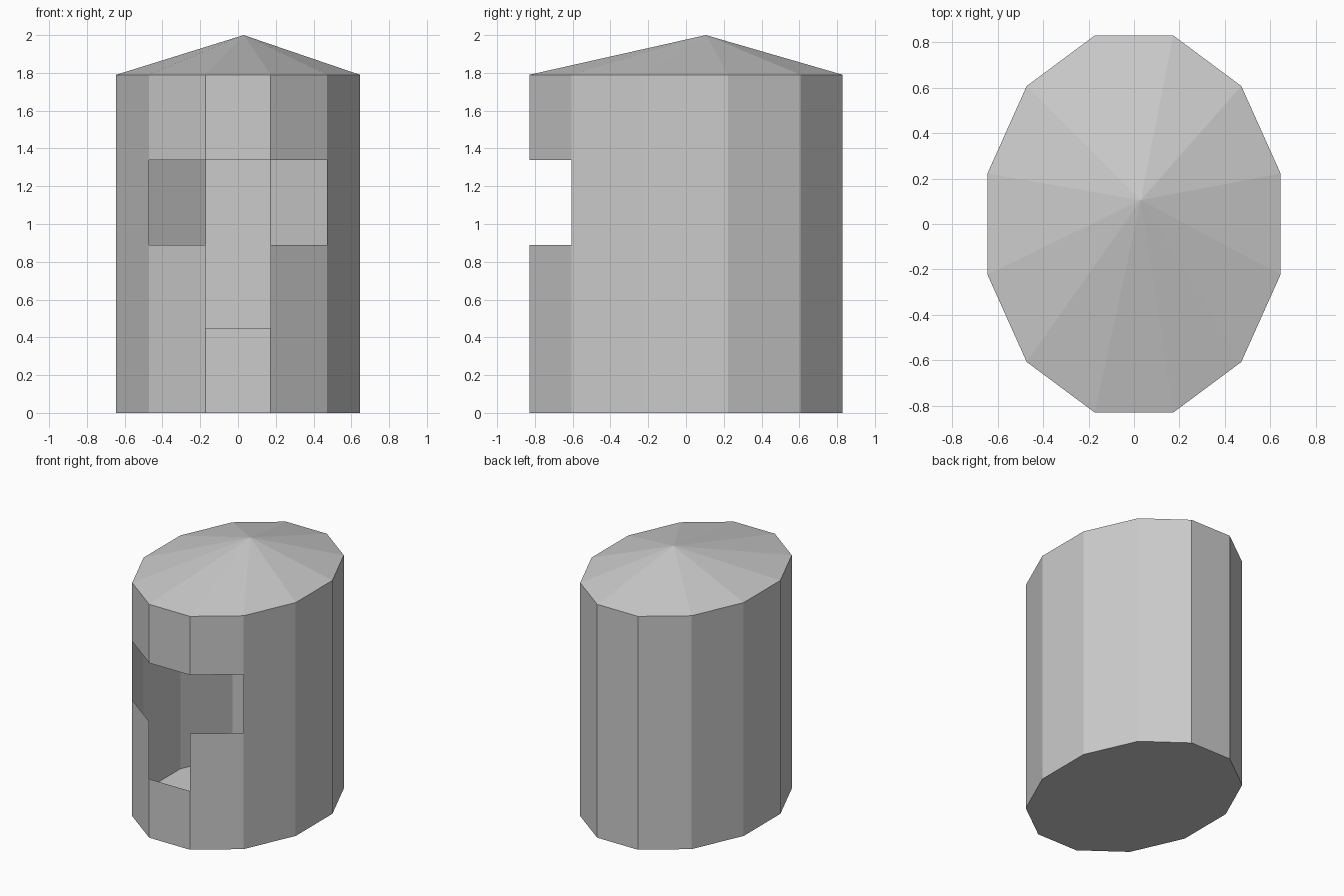
import bpy
import bmesh
from math import cos, sin, radians

cube = bpy.data.objects.get("Cube")
if cube:
    bpy.data.objects.remove(cube)

RX, RY, TOP = 0.668, 0.859, 1.79
SILL, MID, LINTEL = 0.45, 0.89, 1.34
APEX = (0.03, 0.105, 2.0)
SIDES = 12

grey = bpy.data.materials.new("plain grey")
grey.use_nodes = True
colour = (0.6, 0.6, 0.6, 1)
grey.diffuse_color = colour
grey.node_tree.nodes["Principled BSDF"].inputs["Base Color"].default_value = colour


def ring(bm, z):
    """Oval ring of corners; side 0 is the middle of the front."""
    return [bm.verts.new((RX * cos(a), RY * sin(a), z))
            for a in (radians(255 + 30 * i) for i in range(SIDES))]


def finish(bm, name):
    mesh = bpy.data.meshes.new(name)
    bm.to_mesh(mesh)
    bm.free()
    mesh.materials.append(grey)
    obj = bpy.data.objects.new(name, mesh)
    bpy.context.collection.objects.link(obj)


# Thin wall with a tall front doorway and a window on each side of it
bm = bmesh.new()
levels = [0, SILL, MID, LINTEL, TOP]
rings = [ring(bm, z) for z in levels]
openings = {0: (1, 2), 1: (2,), SIDES - 1: (2,)}
for row, (low, high) in enumerate(zip(rings, rings[1:])):
    for i in range(SIDES):
        if row not in openings.get(i, ()):
            j = (i + 1) % SIDES
            bm.faces.new((low[i], low[j], high[j], high[i]))
finish(bm, "wall")

# Floor
bm = bmesh.new()
bm.faces.new(ring(bm, 0)[::-1])
finish(bm, "floor")

# Shallow roof with its peak off centre
bm = bmesh.new()
eaves = ring(bm, TOP)
peak = bm.verts.new(APEX)
for i in range(SIDES):
    bm.faces.new((eaves[i], eaves[(i + 1) % SIDES], peak))
finish(bm, "roof")
